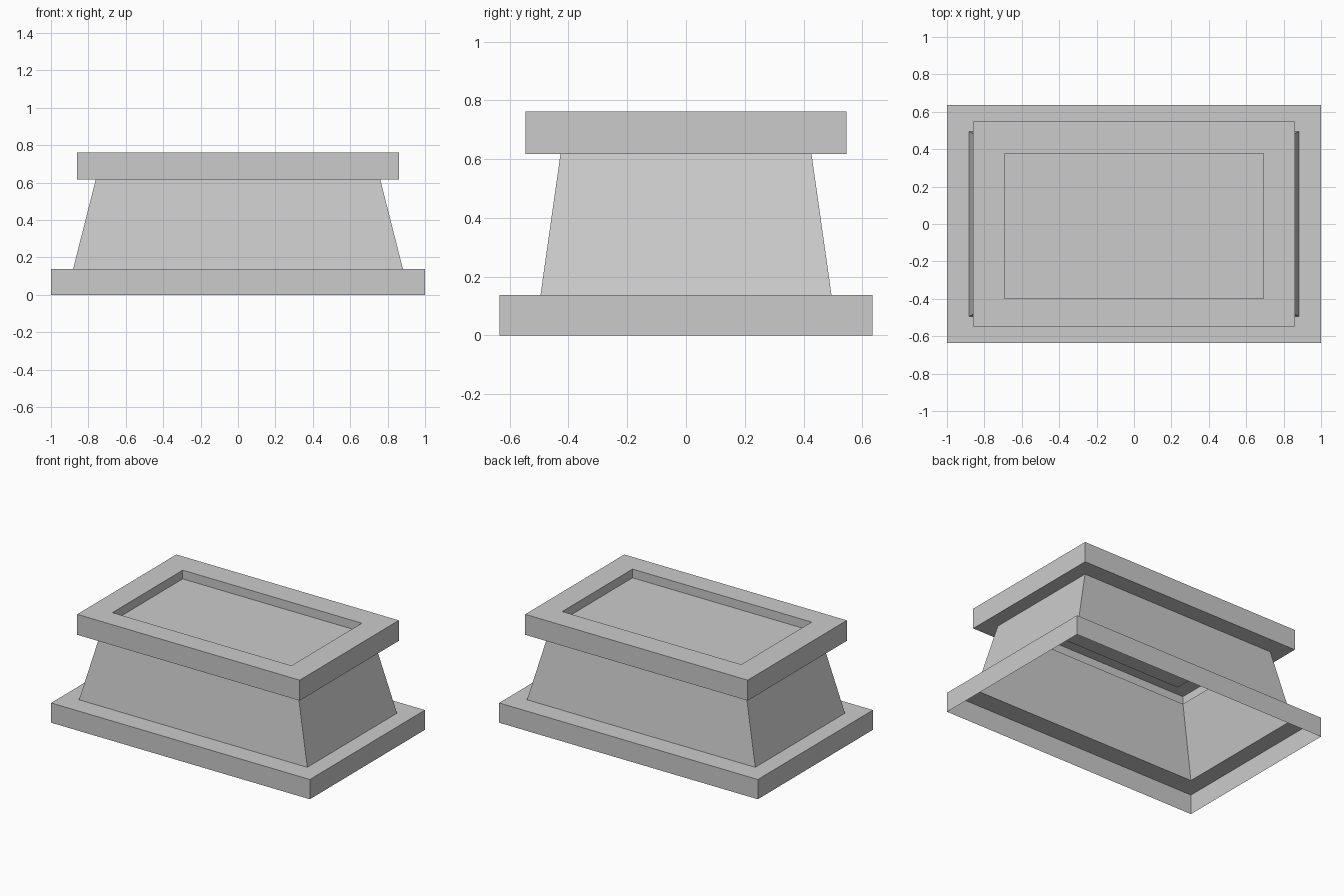
import bpy
import bmesh

cube = bpy.data.objects.get("Cube")
if cube:
    bpy.data.objects.remove(cube, do_unlink=True)

# Single stone colour
stone = bpy.data.materials.new("stone_grey")
stone.use_nodes = True
colour = (0.6, 0.6, 0.6, 1.0)
stone.diffuse_color = colour
stone.node_tree.nodes["Principled BSDF"].inputs["Base Color"].default_value = colour


def rectangular_shell(name, rings, close_end=False):
    """Bridge rectangles given as (half width, half depth, height, y offset)."""
    bm = bmesh.new()
    loops = []
    for hx, hy, z, oy in rings:
        corners = ((-hx, -hy), (hx, -hy), (hx, hy), (-hx, hy))
        loops.append([bm.verts.new((x, y + oy, z)) for x, y in corners])
    for low, high in zip(loops, loops[1:]):
        for i in range(4):
            j = (i + 1) % 4
            bm.faces.new((low[i], low[j], high[j], high[i]))
    if close_end:
        bm.faces.new(loops[-1])
    mesh = bpy.data.meshes.new(name)
    bm.to_mesh(mesh)
    bm.free()
    mesh.materials.append(stone)
    obj = bpy.data.objects.new(name, mesh)
    bpy.context.collection.objects.link(obj)
    return obj


BASE_TOP, NECK, TOP, FLOOR = 0.138, 0.618, 0.761, 0.70
body_foot = (0.882, 0.495, BASE_TOP, 0)
body_head = (0.76, 0.427, NECK, 0)

# Plinth slab, hollow and open underneath, with a ledge in to the body
rectangular_shell("base", [(1, 0.635, 0, 0), (1, 0.635, BASE_TOP, 0), body_foot])

# Tapered hollow body
rectangular_shell("body", [body_foot, body_head])

# Overhanging cap with a sunken rectangular panel
rectangular_shell("cap", [
    body_head,
    (0.86, 0.547, NECK, 0),
    (0.86, 0.547, TOP, 0),
    (0.692, 0.388, TOP, -0.01),
    (0.692, 0.388, FLOOR, -0.01),
], close_end=True)
